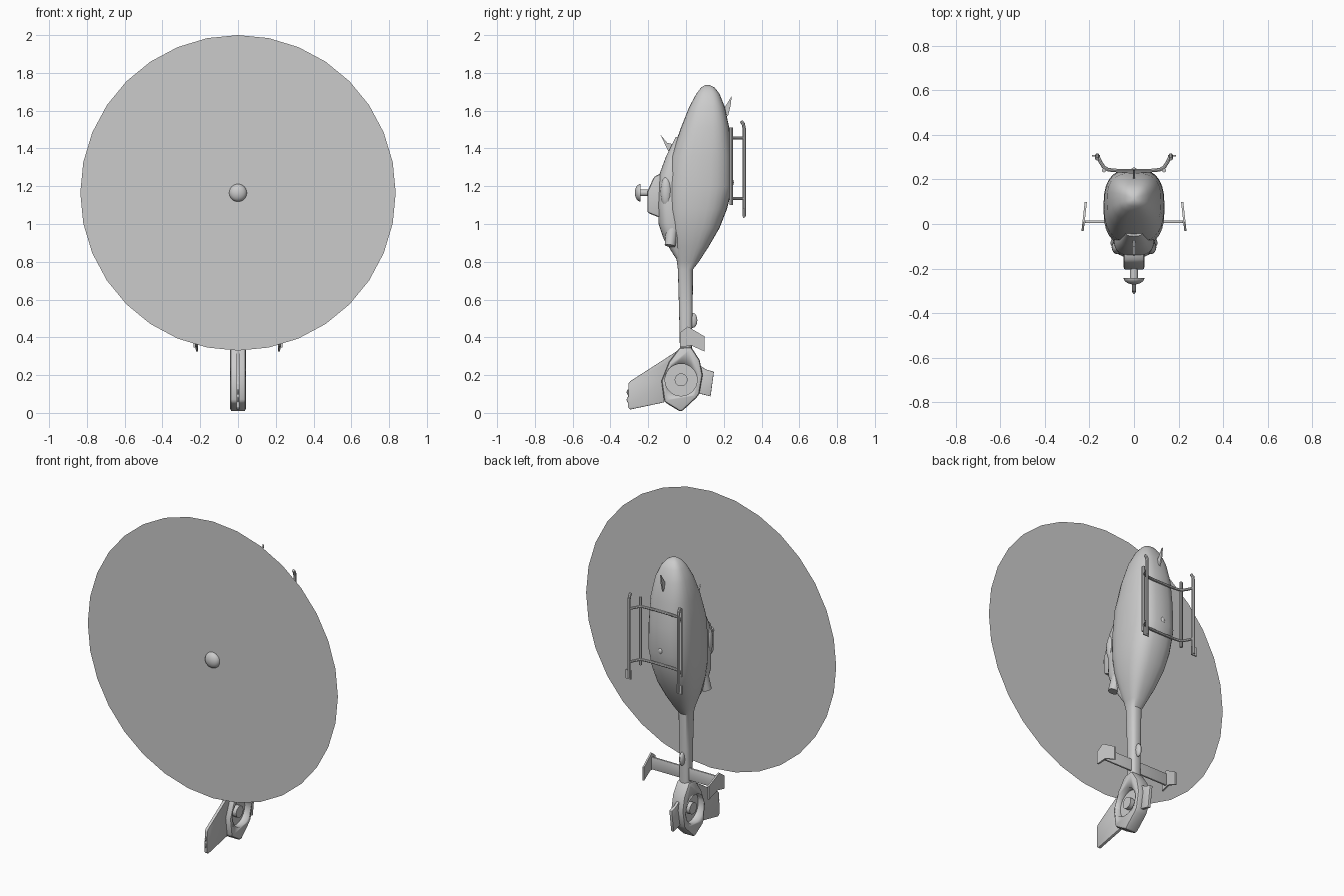
import bpy, bmesh, math
from mathutils import Matrix, Vector

if "Cube" in bpy.data.objects:
    bpy.data.objects.remove(bpy.data.objects["Cube"])


def finish(name, bm, angle=35, bevel=0):
    bmesh.ops.recalc_face_normals(bm, faces=bm.faces)
    me = bpy.data.meshes.new(name)
    bm.to_mesh(me)
    bm.free()
    ob = bpy.data.objects.new(name, me)
    bpy.context.collection.objects.link(ob)
    bpy.ops.object.select_all(action='DESELECT')
    ob.select_set(True)
    bpy.context.view_layer.objects.active = ob
    if bevel:
        m = ob.modifiers.new("bevel", 'BEVEL')
        m.width, m.segments = bevel, 2
        bpy.ops.object.modifier_apply(modifier="bevel")
    bpy.ops.object.shade_smooth_by_angle(angle=math.radians(angle))
    return ob


def loft(name, rows, n=28, power=2.7):
    """Superellipse rings stacked along z; rows are (z, y_min, y_max, half_width)."""
    bm = bmesh.new()
    rings = []
    for z, y0, y1, w in rows:
        ring = []
        for i in range(n):
            a = 2 * math.pi * i / n
            c, s = math.cos(a), math.sin(a)
            ring.append(bm.verts.new((
                w * math.copysign(abs(c) ** (2 / power), c),
                (y0 + y1) / 2 + (y1 - y0) / 2 * math.copysign(abs(s) ** (2 / power), s), z)))
        rings.append(ring)
    for a, b in zip(rings, rings[1:]):
        for i in range(n):
            j = (i + 1) % n
            bm.faces.new((a[i], a[j], b[j], b[i]))
    bm.faces.new(rings[0])
    bm.faces.new(rings[-1])
    return finish(name, bm)


def plate(name, profile, half, x=0, lean=0, bevel=0):
    """Side profile in (y, z) given thickness along x."""
    bm = bmesh.new()
    sides = [[bm.verts.new((x + lean * y + s * half, y, z)) for y, z in profile] for s in (-1, 1)]
    for f in sides:
        bm.faces.new(f)
    k = len(profile)
    for i in range(k):
        j = (i + 1) % k
        bm.faces.new((sides[0][i], sides[0][j], sides[1][j], sides[1][i]))
    return finish(name, bm, bevel=bevel)


def rod(name, p, q, r1, r2=None, n=20):
    """Straight cylinder or cone from p to q."""
    p, q = Vector(p), Vector(q)
    d = q - p
    mat = Matrix.Translation((p + q) / 2) @ d.to_track_quat('Z', 'Y').to_matrix().to_4x4()
    bm = bmesh.new()
    bmesh.ops.create_cone(bm, cap_ends=True, segments=n, radius1=r1,
                          radius2=r1 if r2 is None else r2, depth=d.length, matrix=mat)
    return finish(name, bm)


def tube(name, pts, r):
    """Round tube along a bent path."""
    cu = bpy.data.curves.new(name, 'CURVE')
    cu.dimensions = '3D'
    cu.bevel_depth, cu.bevel_resolution, cu.use_fill_caps = r, 2, True
    sp = cu.splines.new('POLY')
    sp.points.add(len(pts) - 1)
    for p, co in zip(sp.points, pts):
        p.co = (*co, 1)
    ob = bpy.data.objects.new(name, cu)
    bpy.context.collection.objects.link(ob)
    bpy.ops.object.select_all(action='DESELECT')
    ob.select_set(True)
    bpy.context.view_layer.objects.active = ob
    bpy.ops.object.convert(target='MESH')
    bpy.ops.object.shade_smooth_by_angle(angle=math.radians(40))


def ellipsoid(name, loc, size):
    bm = bmesh.new()
    bmesh.ops.create_uvsphere(bm, u_segments=16, v_segments=10, radius=1,
                              matrix=Matrix.Translation(loc) @ Matrix.Diagonal((*size, 1)))
    return finish(name, bm)


# Cabin and tail boom in one smooth skin, nose up
loft("fuselage", [
    (1.735, .10, .125, .012), (1.722, .08, .152, .038), (1.69, .055, .177, .066),
    (1.62, .017, .205, .098), (1.51, -.027, .229, .122), (1.36, -.08, .243, .134),
    (1.20, -.10, .248, .137), (1.08, -.10, .217, .132), (.98, -.09, .178, .115),
    (.88, -.068, .12, .085), (.80, -.048, .068, .052), (.76, -.043, .037, .038),
    (.55, -.037, .035, .034), (.32, -.032, .03, .032)])

# Engine cowling on the roof side
loft("engine_cowling", [
    (1.46, -.055, .0, .04), (1.36, -.105, .0, .065), (1.26, -.142, .0, .088),
    (1.10, -.150, .0, .095), (1.00, -.145, .0, .095), (.92, -.118, .0, .082),
    (.82, -.055, .0, .045)])
plate("mast_fairing", [(-.205, 1.06), (-.205, 1.17), (-.17, 1.25), (-.13, 1.27), (-.13, 1.03)],
      .047, bevel=.012)

# Main rotor: shaft, domed cap and flat spinning disc
HUB = 1.165
rod("rotor_shaft", (0, -.19, HUB), (0, -.245, HUB), .018)
bm = bmesh.new()
bmesh.ops.create_uvsphere(bm, u_segments=24, v_segments=12, radius=1)
bmesh.ops.bisect_plane(bm, geom=bm.verts[:] + bm.edges[:] + bm.faces[:], plane_co=(0, 0, 0),
                       plane_no=(0, 0, 1), clear_inner=True)
bmesh.ops.holes_fill(bm, edges=[e for e in bm.edges if e.is_boundary])
bmesh.ops.transform(bm, verts=bm.verts, matrix=Matrix.Translation((0, -.241, HUB))
                    @ Matrix.Rotation(math.pi / 2, 4, 'X') @ Matrix.Diagonal((.047, .047, .03, 1)))
finish("rotor_cap", bm)
bm = bmesh.new()
bmesh.ops.create_circle(bm, cap_ends=True, segments=32, radius=.835,
                        matrix=Matrix.Translation((0, -.24, HUB)) @ Matrix.Rotation(math.pi / 2, 4, 'X'))
finish("rotor_disc", bm)

# Tail fan shroud with a round duct cut through it
FAN = (-.026, .175)
shroud = plate("fan_shroud", [(-.035, .345), (.027, .35), (.072, .28), (.088, .2), (.07, .1),
                              (.055, .08), (-.026, .004), (-.115, .058), (-.13, .17), (-.09, .27)],
               .042, bevel=.014)
cutter = rod("duct_cutter", (-.1, *FAN), (.1, *FAN), .085, n=32)
cutter.hide_render = True
m = shroud.modifiers.new("duct", 'BOOLEAN')
m.object, m.operation, m.solver = cutter, 'DIFFERENCE', 'EXACT'
bpy.ops.object.select_all(action='DESELECT')
bpy.context.view_layer.objects.active = shroud
shroud.select_set(True)
bpy.ops.object.modifier_apply(modifier="duct")
bpy.data.objects.remove(cutter)
rod("fan_disc", (-.004, *FAN), (.004, *FAN), .086, n=32)
rod("fan_hub", (-.03, *FAN), (.03, *FAN), .034, n=24)

# Fins above and below the fan
plate("upper_fin", [(-.02, .345), (-.295, .168), (-.305, .155), (-.308, .03), (-.295, .018),
                    (-.115, .056), (-.118, .17), (-.08, .27)], .009, bevel=.003)
plate("lower_fin", [(.075, .25), (.105, .23), (.148, .218), (.13, .087), (.062, .105)],
      .009, bevel=.003)
for z in (.07, .11):
    ellipsoid("fin_light", (0, -.308, z), (.005, .006, .014))

# Horizontal stabiliser and its end plates
bm = bmesh.new()
bmesh.ops.create_cube(bm, size=1, matrix=Matrix.Translation((0, .01, .397))
                      @ Matrix.Diagonal((.44, .012, .075, 1)))
finish("stabiliser", bm, bevel=.004)

# Cutter blades and underside details
plate("roof_blade", [(-.137, 1.475), (-.098, 1.395), (-.08, 1.36), (-.06, 1.42), (-.10, 1.43)], .004)
plate("belly_blade", [(.242, 1.678), (.236, 1.625), (.222, 1.57), (.19, 1.61), (.213, 1.63)], .004)
ellipsoid("boom_beacon", (0, .035, .49), (.015, .025, .04))
ellipsoid("belly_light", (0, .24, 1.22), (.015, .013, .02))

# Cross tubes of the landing gear
for z in (1.135, 1.455):
    half = [(.165, .31, z), (.150, .277, z), (.135, .254, z), (.115, .243, z), (.07, .239, z)]
    tube("cross_tube", half + [(-x, y, c) for x, y, c in reversed(half)], .008)

# Parts repeated on both sides
for s in (-1, 1):
    x = s * .165
    tube("skid", [(x, .308, 1.04), (x, .308, 1.505), (x, .303, 1.53), (x, .292, 1.545)], .009)
    plate("skid_pad", [(.302, 1.032), (.302, 1.085), (.31, 1.085), (.31, 1.032)], .018, x=s * .17)
    tube("step", [(s * .135, .24, 1.10), (s * .135, .24, 1.51)], .009)
    plate("end_plate", [(-.032, .425), (.01, .457), (.03, .445), (.098, .405), (.098, .325),
                        (.027, .357), (-.032, .347)], .005, x=s * .227, lean=-s * .11)
    exhaust = rod("exhaust", (s * .055, -.07, .99), (s * .078, -.085, .885), .034, .028)
    intake = ellipsoid("air_intake", (s * .075, -.105, 1.17), (.025, .03, .08))
